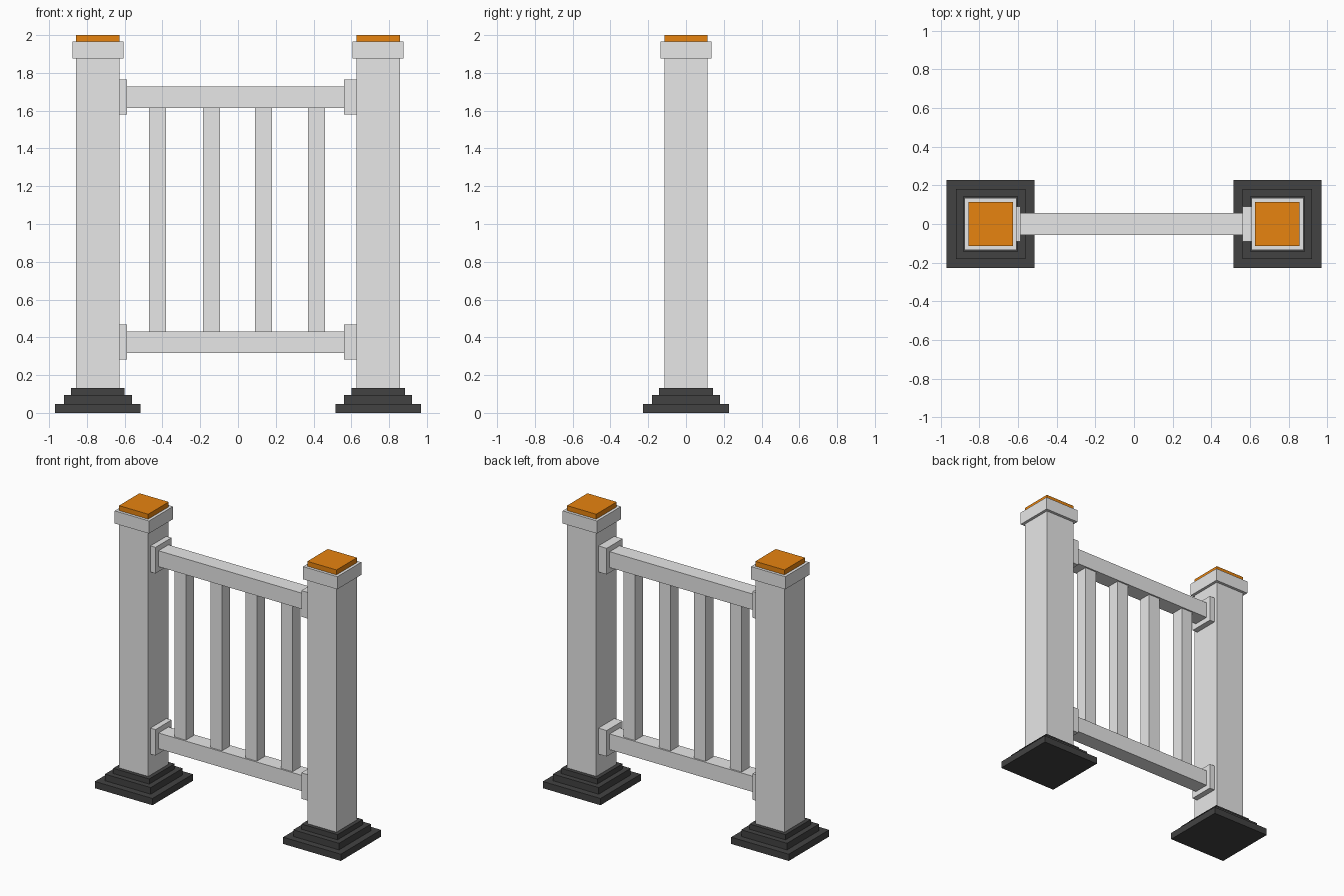
import bpy

cube = bpy.data.objects.get("Cube")
if cube:
    bpy.data.objects.remove(cube, do_unlink=True)


def make_material(name, rgb):
    mat = bpy.data.materials.new(name)
    mat.use_nodes = True
    color = (*rgb, 1.0)
    mat.diffuse_color = color
    bsdf = next(n for n in mat.node_tree.nodes if n.type == 'BSDF_PRINCIPLED')
    bsdf.inputs["Base Color"].default_value = color
    return mat


grey = make_material("light_grey", (0.8, 0.8, 0.8))
orange = make_material("orange", (0.8, 0.23, 0.005))
dark = make_material("dark_grey", (0.055, 0.055, 0.055))


def box(name, x, y, z, mat):
    """Box spanning the given (min, max) ranges."""
    bpy.ops.mesh.primitive_cube_add(size=1)
    ob = bpy.context.object
    ob.name = ob.data.name = name
    for v in ob.data.vertices:
        v.co = [r[0] if c < 0 else r[1] for c, r in zip(v.co, (x, y, z))]
    ob.data.materials.append(mat)
    return ob


def square_block(name, cx, half, z0, z1, mat):
    return box(name, (cx - half, cx + half), (-half, half), (z0, z1), mat)


# Posts: stepped foot, shaft, collar and cap
POST_X = 0.742
for side, cx in (("right", -POST_X), ("left", POST_X)):
    square_block(side + "_foot_lower", cx, 0.227, 0.0, 0.048, dark)
    square_block(side + "_foot_middle", cx, 0.18, 0.048, 0.095, dark)
    square_block(side + "_foot_upper", cx, 0.142, 0.095, 0.132, dark)
    square_block(side + "_post", cx, 0.115, 0.132, 1.875, grey)
    square_block(side + "_post_collar", cx, 0.135, 1.875, 1.965, grey)
    square_block(side + "_post_cap", cx, 0.115, 1.965, 2.0, orange)

# Rails with a mounting plate at each post; the right plates sit deeper in the post
RAIL_X = (-0.587, 0.562)
for level, z0, z1 in (("lower", 0.318, 0.43), ("upper", 1.615, 1.728)):
    box(level + "_rail", RAIL_X, (-0.056, 0.056), (z0, z1), grey)
    for side, x in (("right", (-0.652, RAIL_X[0])), ("left", (RAIL_X[1], 0.627))):
        box(f"{level}_{side}_rail_plate", x, (-0.09, 0.09),
            (z0 - 0.036, z1 + 0.037), grey)

# Balusters between the rails
for i, cx in enumerate((-0.425, -0.14, 0.135, 0.416)):
    box(f"baluster_{i + 1}", (cx - 0.045, cx + 0.045), (-0.045, 0.045),
        (0.43, 1.615), grey)
